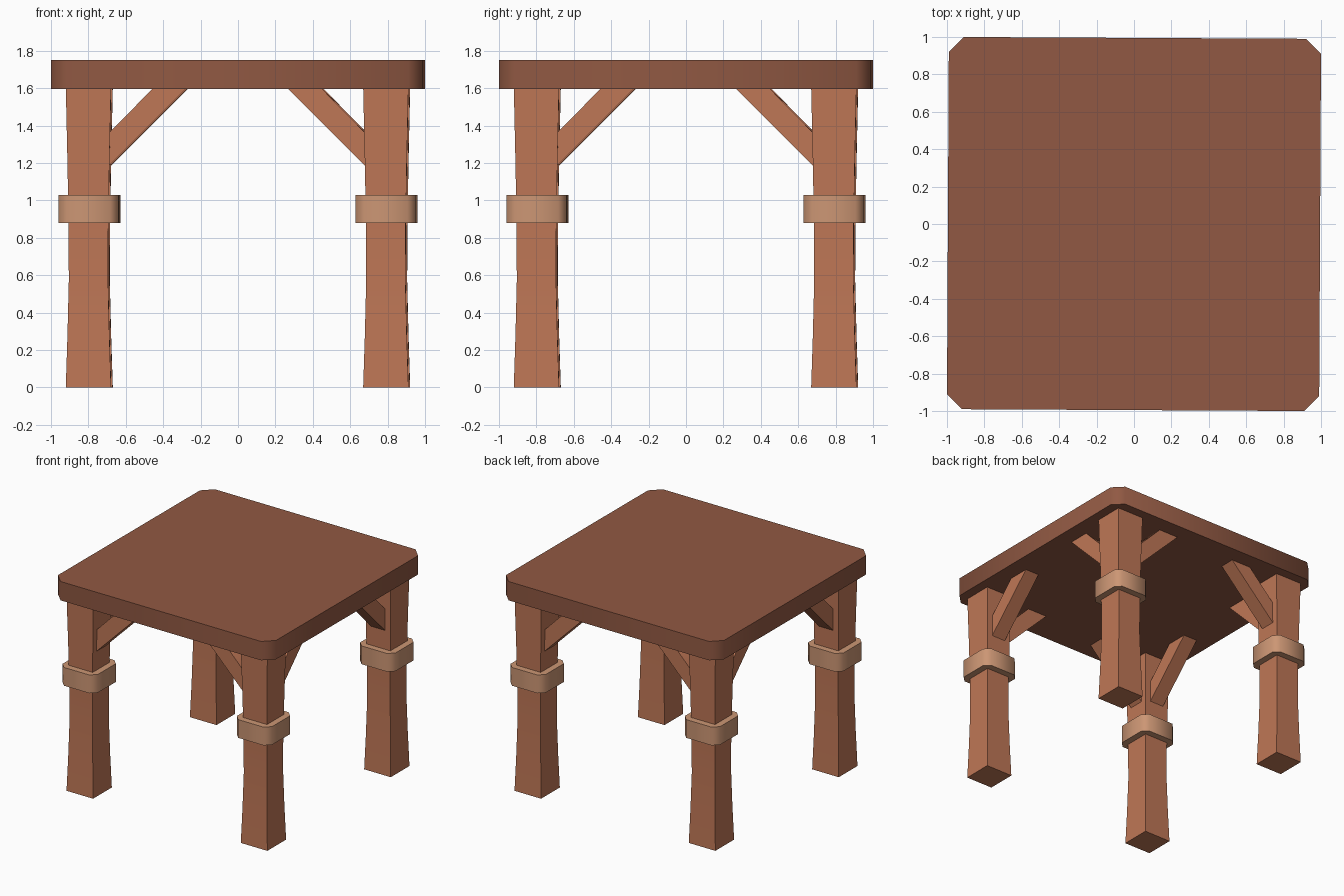
import bpy, bmesh, math
from mathutils import Matrix

if "Cube" in bpy.data.objects:
    bpy.data.objects.remove(bpy.data.objects["Cube"])

TWIST = math.radians(-0.3)      # whole table is turned very slightly
LEG = 0.795                     # leg centre distance from both axes


def srgb(hexa):
    vals = [int(hexa[i:i + 2], 16) / 255 for i in (0, 2, 4)]
    return [v / 12.92 if v <= 0.04045 else ((v + 0.055) / 1.055) ** 2.4 for v in vals] + [1]


def material(name, hexa):
    m = bpy.data.materials.new(name)
    m.diffuse_color = srgb(hexa)
    m.use_nodes = True
    m.node_tree.nodes["Principled BSDF"].inputs["Base Color"].default_value = m.diffuse_color
    return m


dark_wood = material("dark wood", "915943")
red_wood = material("red wood", "BF7756")
pale_band = material("pale band", "CC9674")


def loft(name, rings, mat, quarter=0):
    """Skin a stack of closed rings, cap both ends, turn by quarter turns."""
    bm = bmesh.new()
    rows = [[bm.verts.new(p) for p in ring] for ring in rings]
    n = len(rows[0])
    for a, b in zip(rows, rows[1:]):
        for i in range(n):
            j = (i + 1) % n
            bm.faces.new((a[i], a[j], b[j], b[i]))
    bm.faces.new(rows[0][::-1])
    bm.faces.new(rows[-1])
    bmesh.ops.recalc_face_normals(bm, faces=bm.faces)
    bm.transform(Matrix.Rotation(quarter * math.pi / 2 + TWIST, 4, 'Z'))
    me = bpy.data.meshes.new(name)
    bm.to_mesh(me)
    bm.free()
    me.materials.append(mat)
    me.polygons.foreach_set("use_smooth", [True] * len(me.polygons))
    me.set_sharp_from_angle(angle=math.radians(50))
    ob = bpy.data.objects.new(name, me)
    bpy.context.collection.objects.link(ob)
    return ob


def square(h, z, c=0.0):
    return [(c + sx * h, c + sy * h, z) for sx, sy in ((-1, -1), (1, -1), (1, 1), (-1, 1))]


def chamfered(h, cut, z, c=0.0):
    k = h - cut
    pts = ((-k, -h), (k, -h), (h, -k), (h, k), (k, h), (-k, h), (-h, k), (-h, -k))
    return [(c + x, c + y, z) for x, y in pts]


# Table top with cut corners
loft("table_top", [chamfered(0.995, 0.08, z) for z in (1.595, 1.75)], dark_wood)

# Waisted leg: height, half width
leg_profile = [(0, 0.121), (0.28, 0.112), (0.57, 0.105), (0.85, 0.106),
               (1.2, 0.112), (1.61, 0.121)]
# Diagonal brace outline in x, z
brace_profile = [(-0.75, 1.12), (-0.26, 1.61), (-0.44, 1.61), (-0.75, 1.295)]

corners = ["front_left", "front_right", "back_right", "back_left"]
for q, corner in enumerate(corners):
    loft(corner + "_leg", [square(h, z, -LEG) for z, h in leg_profile], red_wood, q)
    loft(corner + "_band", [chamfered(0.161, 0.045, z, -LEG) for z in (0.88, 1.03)],
         pale_band, q)
    # One brace along each side that meets at this leg
    sides = (-LEG - 0.063, -LEG + 0.063)
    loft(corner + "_brace_a", [[(x, y, z) for x, z in brace_profile] for y in sides],
         red_wood, q)
    loft(corner + "_brace_b", [[(y, x, z) for x, z in brace_profile] for y in sides],
         red_wood, q)
